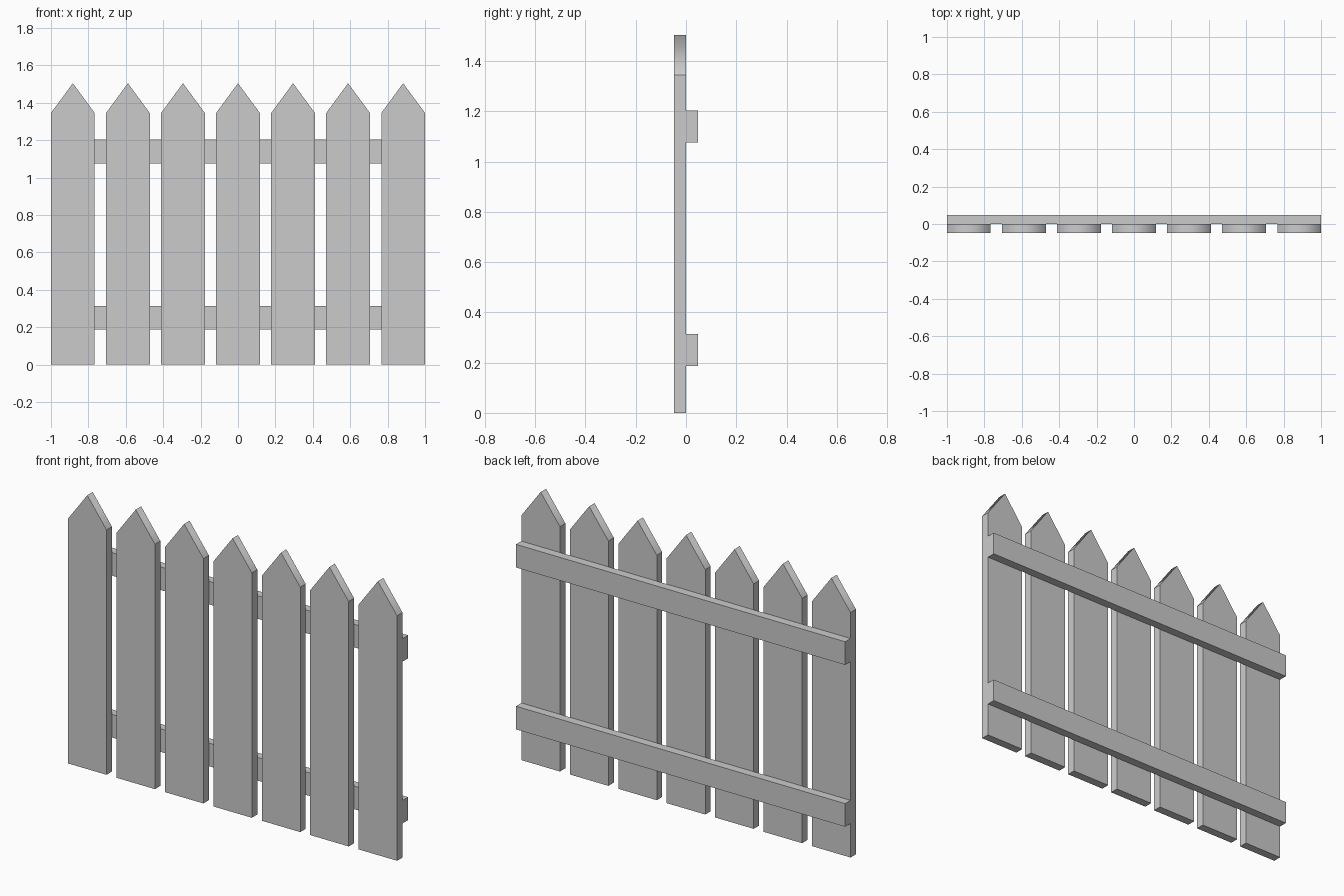
import bpy
import bmesh

if "Cube" in bpy.data.objects:
    bpy.data.objects.remove(bpy.data.objects["Cube"])

COUNT = 7
WIDTH = 0.234
THICK = 0.047
SHOULDER, TIP = 1.345, 1.504
RAIL_HEIGHT = 0.127


def add_object(name, bm):
    bmesh.ops.recalc_face_normals(bm, faces=bm.faces)
    mesh = bpy.data.meshes.new(name)
    bm.to_mesh(mesh)
    bm.free()
    obj = bpy.data.objects.new(name, mesh)
    bpy.context.collection.objects.link(obj)
    return obj


def extruded(name, profile, y0, y1):
    """Extrude an x-z outline from y0 to y1."""
    bm = bmesh.new()
    face = bm.faces.new([bm.verts.new((x, y0, z)) for x, z in profile])
    new = bmesh.ops.extrude_face_region(bm, geom=[face])["geom"]
    verts = [g for g in new if isinstance(g, bmesh.types.BMVert)]
    bmesh.ops.translate(bm, verts=verts, vec=(0, y1 - y0, 0))
    bmesh.ops.recalc_face_normals(bm, faces=bm.faces)
    # Soft shading only across the ridge of a pointed top
    for f in bm.faces:
        f.smooth = abs(f.normal.x) > 0.1 and 0.1 < f.normal.z < 0.99
    return add_object(name, bm)


# Pointed pickets, evenly spaced along the front
h = WIDTH / 2
pitch = (2 - WIDTH) / (COUNT - 1)
for i in range(COUNT):
    outline = [(-h, 0), (h, 0), (h, SHOULDER), (0, TIP), (-h, SHOULDER)]
    picket = extruded(f"picket_{i + 1}", outline, -THICK, 0)
    picket.location.x = -1 + h + i * pitch

# Two full-length rails behind the pickets
for name, z in (("lower_rail", 0.187), ("upper_rail", 1.076)):
    top = z + RAIL_HEIGHT
    extruded(name, [(-1, z), (1, z), (1, top), (-1, top)], 0, THICK)
